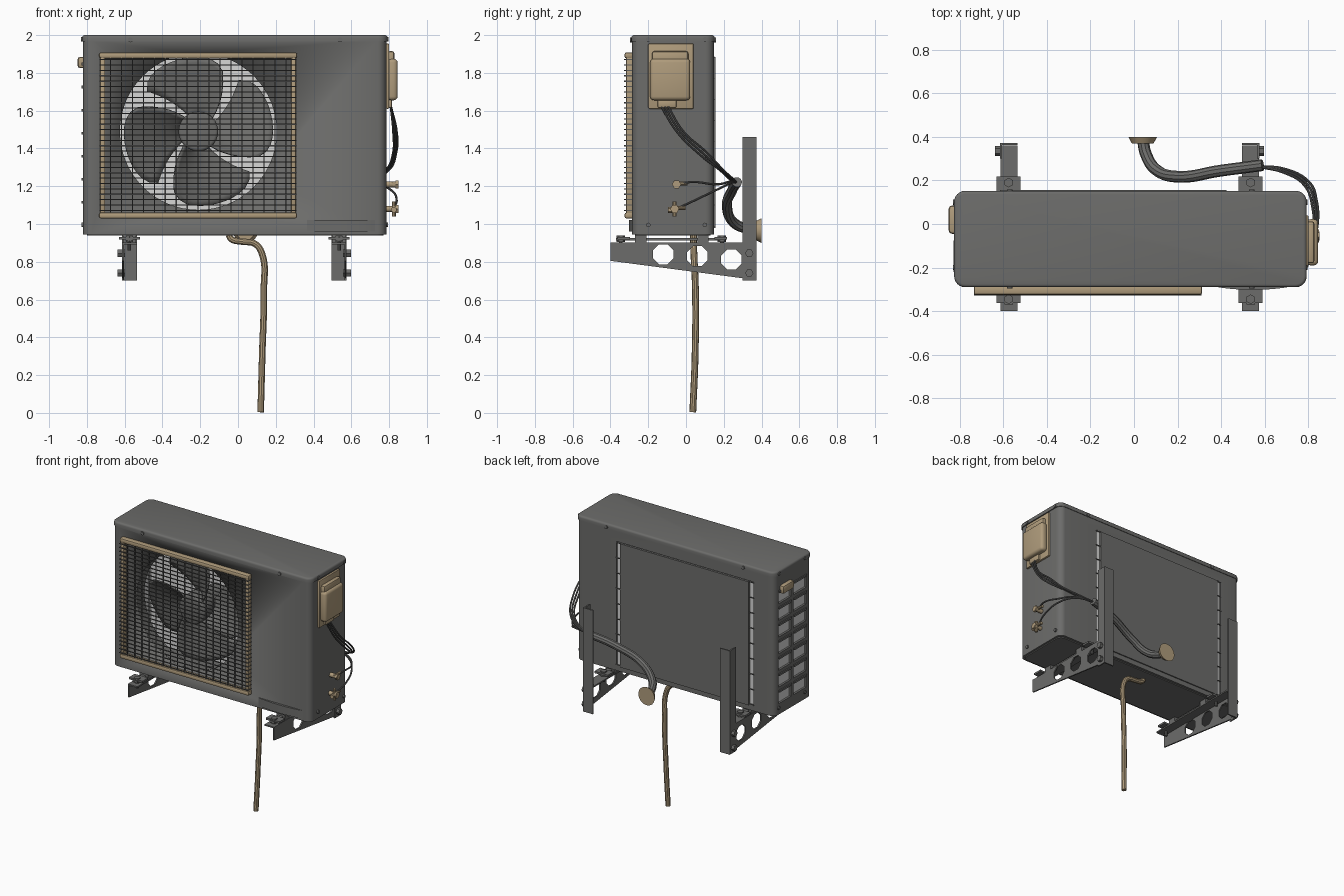
import bpy, bmesh, math
from mathutils import Vector, Matrix

if "Cube" in bpy.data.objects:
    bpy.data.objects.remove(bpy.data.objects["Cube"])

def mat(name, c):
    m = bpy.data.materials.new(name)
    m.diffuse_color = (*c, 1)
    m.use_nodes = True
    m.node_tree.nodes["Principled BSDF"].inputs["Base Color"].default_value = m.diffuse_color
    return m

GREY = mat("painted_grey", (0.15, 0.15, 0.145))
DARK = mat("dark_grey", (0.11, 0.11, 0.108))
TAN = mat("tan_plastic", (0.43, 0.33, 0.20))
LIGHT = mat("light_aluminium", (0.68, 0.68, 0.67))

def add(name, bm, m, smooth=True):
    bmesh.ops.recalc_face_normals(bm, faces=bm.faces)
    me = bpy.data.meshes.new(name)
    bm.to_mesh(me)
    bm.free()
    ob = bpy.data.objects.new(name, me)
    bpy.context.collection.objects.link(ob)
    me.materials.append(m)
    if smooth:
        select(ob)
        bpy.ops.object.shade_smooth_by_angle(angle=math.radians(35))
    return ob

def select(ob):
    bpy.ops.object.select_all(action='DESELECT')
    ob.select_set(True)
    bpy.context.view_layer.objects.active = ob

def put_box(bm, x0, x1, y0, y1, z0, z1, bev=0, seg=2):
    t = bmesh.new()
    bmesh.ops.create_cube(t, size=1)
    for v in t.verts:
        v.co = Vector(((x0 + x1) / 2 + v.co.x * (x1 - x0), (y0 + y1) / 2 + v.co.y * (y1 - y0),
                       (z0 + z1) / 2 + v.co.z * (z1 - z0)))
    if bev:
        bmesh.ops.bevel(t, geom=t.edges[:], offset=bev, segments=seg, profile=0.5, affect='EDGES')
    me = bpy.data.meshes.new("tmp")
    t.to_mesh(me)
    t.free()
    bm.from_mesh(me)
    bpy.data.meshes.remove(me)

def box(name, m, *dims, bev=0, seg=2):
    bm = bmesh.new()
    put_box(bm, *dims, bev=bev, seg=seg)
    return add(name, bm, m)

def put_cyl(bm, axis, c, r, h, n=16, r2=None, caps=True):
    rot = {'x': Matrix.Rotation(math.pi / 2, 4, 'Y'), 'y': Matrix.Rotation(-math.pi / 2, 4, 'X'),
           'z': Matrix.Identity(4)}[axis]
    bmesh.ops.create_cone(bm, cap_ends=caps, segments=n, radius1=r, radius2=r if r2 is None else r2,
                          depth=h, matrix=Matrix.Translation(c) @ rot)

def cyl(name, m, *a, **k):
    bm = bmesh.new()
    put_cyl(bm, *a, **k)
    return add(name, bm, m)

def prism(name, m, pts, vec, bev=0):
    bm = bmesh.new()
    f = bm.faces.new([bm.verts.new(p) for p in pts])
    r = bmesh.ops.extrude_face_region(bm, geom=[f])
    top = [v for v in r['geom'] if isinstance(v, bmesh.types.BMVert)]
    bmesh.ops.translate(bm, verts=top, vec=vec)
    if bev:
        es = [e for e in bm.edges if all(v in top for v in e.verts)]
        bmesh.ops.bevel(bm, geom=es, offset=bev, segments=3, profile=0.5, affect='EDGES')
    return add(name, bm, m)

def round_rect(x0, x1, y0, y1, z, r, n=6):
    out = []
    for cx, cy, a0 in ((x1 - r, y1 - r, 0), (x0 + r, y1 - r, 90), (x0 + r, y0 + r, 180), (x1 - r, y0 + r, 270)):
        for i in range(n + 1):
            a = math.radians(a0 + 90 * i / n)
            out.append((cx + r * math.cos(a), cy + r * math.sin(a), z))
    return out

def cut(ob, *cutters):
    for c in cutters:
        c.hide_render = True
        md = ob.modifiers.new("cut", 'BOOLEAN')
        md.operation, md.solver, md.object = 'DIFFERENCE', 'EXACT', c
        select(ob)
        bpy.ops.object.modifier_apply(modifier=md.name)
        bpy.data.objects.remove(c)

def tube(name, m, pts, r):
    cu = bpy.data.curves.new(name, 'CURVE')
    cu.dimensions, cu.bevel_depth, cu.bevel_resolution = '3D', r, 3
    cu.use_fill_caps, cu.resolution_u = True, 8
    s = cu.splines.new('BEZIER')
    s.bezier_points.add(len(pts) - 1)
    for b, p in zip(s.bezier_points, pts):
        b.co, b.handle_left_type, b.handle_right_type = p, 'AUTO', 'AUTO'
    ob = bpy.data.objects.new(name, cu)
    bpy.context.collection.objects.link(ob)
    cu.materials.append(m)
    select(ob)
    bpy.ops.object.convert(target='MESH')
    bpy.ops.object.shade_smooth_by_angle(angle=math.radians(35))

FX, FZ = -0.21, 1.49   # fan centre

# Hollow cabinet with fan hole, back opening and left louvres
body = prism("cabinet", GREY, round_rect(-0.82, 0.785, -0.285, 0.148, 0.945, 0.045), (0, 0, 1.03))
cut(body, box("inner", GREY, -0.805, 0.77, -0.27, 0.133, 0.96, 1.96),
    cyl("fan_hole", GREY, 'y', (FX, -0.28, FZ), 0.415, 0.1, 64),
    box("back_hole", GREY, -0.65, 0.46, 0.1, 0.2, 0.985, 1.89))
bm = bmesh.new()
for i in range(7):
    for y0, y1 in ((-0.22, -0.075), (-0.045, 0.1)):
        put_box(bm, -0.9, -0.795, y0, y1, 1.025 + i * 0.122, 1.115 + i * 0.122)
cut(body, add("louvre_cutter", bm, GREY, False))
bm = bmesh.new()
for i in range(7):   # thin slanted-looking louvre lips
    for y0, y1 in ((-0.22, -0.075), (-0.045, 0.1)):
        put_box(bm, -0.828, -0.81, y0, y1, 1.108 + i * 0.122, 1.122 + i * 0.122)
add("louvre_lips", bm, GREY, False)
prism("lid", GREY, round_rect(-0.825, 0.792, -0.29, 0.152, 1.965, 0.05), (0, 0, 0.035), bev=0.014)
prism("base_pan", GREY, round_rect(-0.80, 0.77, -0.27, 0.13, 0.938, 0.04), (0, 0, 0.02))
# gently bulged service panel on the front
pan = [(0.36 + 0.37 * i / 10, -0.284 - 0.018 * math.sin(math.pi * i / 10) ** 0.7, 0.96) for i in range(11)]
prism("front_service_panel", GREY, pan, (0, 0, 0.06))

# Coil (L-shaped) and rear guard
box("coil_back", LIGHT, -0.79, 0.5, 0.11, 0.13, 0.965, 1.95)
box("coil_side", LIGHT, -0.80, -0.78, -0.25, 0.13, 0.965, 1.95)
box("rear_guard", GREY, -0.615, 0.425, 0.14, 0.156, 0.98, 1.885)
bm = bmesh.new()
for i in range(9):
    for x0, x1 in ((-0.655, -0.61), (0.42, 0.465)):
        put_box(bm, x0, x1, 0.146, 0.152, 0.985 + i * 0.112, 0.990 + i * 0.112)
add("rear_guard_hooks", bm, GREY, False)
box("fan_divider", GREY, 0.48, 0.495, -0.27, 0.13, 0.96, 1.96)

# Fan shroud, hub and four swept blades
cyl("fan_shroud", GREY, 'y', (FX, -0.235, FZ), 0.415, 0.09, 64, caps=False)
bm = bmesh.new()
put_cyl(bm, 'y', (FX, -0.17, FZ), 0.105, 0.14, 32)
bmesh.ops.bevel(bm, geom=[e for e in bm.edges if all(v.co.y < -0.2 for v in e.verts)],
                offset=0.015, segments=3, profile=0.5, affect='EDGES')
add("fan_hub", bm, GREY)
cyl("fan_motor", GREY, 'y', (FX, -0.03, FZ), 0.08, 0.2, 24)
bm = bmesh.new()
NR, NT = 10, 12
for k in range(4):
    grid = []
    for i in range(NR + 1):
        row = []
        for j in range(NT + 1):
            u, t = i / NR, j / NT
            r = 0.09 + u * (0.305 - 0.05 * abs(2 * t - 1) ** 5)
            gap = 5 + 3 * u
            a = math.radians(35 + 25 * u ** 0.8 + gap + (90 - 2 * gap) * t + 90 * k)
            y = -0.215 + 0.12 * t + 0.02 * math.sin(math.pi * t)
            row.append(bm.verts.new((FX + r * math.cos(a), y, FZ + r * math.sin(a))))
        grid.append(row)
    for i in range(NR):
        for j in range(NT):
            bm.faces.new((grid[i][j], grid[i + 1][j], grid[i + 1][j + 1], grid[i][j + 1]))
blades = add("fan_blades", bm, GREY)
blades.modifiers.new("thickness", 'SOLIDIFY').thickness = 0.008

# Front grille: tan frame and wire mesh
bm = bmesh.new()
for z in (1.045, 1.893):
    put_box(bm, -0.735, 0.312, -0.325, -0.28, z - 0.016, z + 0.016, bev=0.01)
for x in (-0.717, 0.294):
    put_box(bm, x - 0.014, x + 0.014, -0.318, -0.28, 1.045, 1.893, bev=0.008)
add("grille_frame", bm, TAN)
bm = bmesh.new()
for i in range(17):
    x = -0.675 + i * 0.058
    put_box(bm, x - 0.003, x + 0.003, -0.318, -0.312, 1.04, 1.895)
for i in range(29):
    z = 1.072 + i * 0.0285
    put_box(bm, -0.733, 0.31, -0.328, -0.322, z - 0.003, z + 0.003)
    for x in (-0.733, 0.304):
        put_box(bm, x, x + 0.006, -0.328, -0.284, z - 0.003, z + 0.003)
add("grille_wires", bm, DARK, False)

# Electrical cover on the right side and grip on the left
bm = bmesh.new()
put_box(bm, 0.782, 0.80, -0.20, 0.04, 1.61, 1.955, bev=0.006)
put_box(bm, 0.79, 0.845, -0.19, 0.022, 1.655, 1.875, bev=0.02, seg=3)
put_box(bm, 0.79, 0.828, -0.18, 0.012, 1.84, 1.915, bev=0.012)
put_box(bm, 0.79, 0.815, -0.15, -0.05, 1.615, 1.66, bev=0.008)
add("electrical_cover", bm, TAN)
box("left_grip", TAN, -0.85, -0.80, -0.045, 0.085, 1.825, 1.885, bev=0.015)

# Service valves
bm = bmesh.new()
for y, z in ((-0.05, 1.21), (-0.06, 1.08)):
    put_cyl(bm, 'x', (0.815, y, z), 0.016, 0.07, 12)
    put_cyl(bm, 'x', (0.842, y, z), 0.024, 0.014, 6)
    put_cyl(bm, 'y', (0.825, y + 0.02, z + 0.005), 0.011, 0.075, 10)
put_cyl(bm, 'z', (0.825, -0.06, 1.08), 0.011, 0.08, 10)
put_cyl(bm, 'y', (0.825, -0.08, 1.075), 0.016, 0.03, 6)
add("service_valves", bm, TAN)

# Cables, refrigerant pipes and insulated bundle through the wall
end = (0.56, 0.265, 1.22)
for i, d in enumerate((0, 0.018, 0.036)):
    tube(f"power_cable_{i}", DARK, [(0.808, -0.135 + d, 1.63), (0.822 + d / 2, -0.05 + d, 1.49),
         (0.82 + d / 2, 0.07 + d, 1.37 + d / 3), (0.78 + d / 2, 0.18 + d / 2, 1.285), (0.69, 0.235 + d / 2, 1.235), end], 0.006)
for i, z in enumerate((1.215, 1.09)):
    tube(f"refrigerant_pipe_{i}", DARK, [(0.825, -0.03, z), (0.84, 0.04, z + 0.025 * (i + 0.3)),
         (0.81, 0.16, 1.21 - 0.03 * i), (0.72, 0.235, 1.225 - 0.01 * i), end], 0.006)
tube("pipe_bundle", GREY, [(0.59, 0.27, 1.222), (0.4, 0.245, 1.18), (0.2, 0.217, 1.09), (0.1, 0.25, 1.01),
     (0.055, 0.32, 0.975), (0.04, 0.39, 0.965)], 0.027)
cyl("wall_flange", TAN, 'y', (0.04, 0.385, 0.965), 0.05, 0.03, 32, r2=0.066)

# Drain hose
tube("drain_hose", TAN, [(-0.05, 0.04, 0.945), (-0.035, 0.04, 0.92), (0.02, 0.04, 0.907), (0.09, 0.04, 0.895),
     (0.128, 0.042, 0.84), (0.137, 0.05, 0.65), (0.128, 0.048, 0.3), (0.12, 0.036, 0.004)], 0.018)

# Wall brackets, mirrored about the cabinet
for s, side in ((-1, "left"), (1, "right")):
    X = lambda d: -0.02 + s * d
    def xs(a, b):
        return tuple(sorted((X(a), X(b))))
    web = prism(f"bracket_arm_{side}", GREY, [(X(0.583), -0.4, 0.9), (X(0.583), 0.36, 0.9), (X(0.583), 0.36, 0.705),
                (X(0.583), -0.4, 0.805)], (s * 0.01, 0, 0))
    for y, z in ((-0.12, 0.84), (0.06, 0.83), (0.24, 0.812)):
        bmh = bmesh.new()
        put_cyl(bmh, 'x', (X(0.588), y, z), 0.058, 0.06, 8)
        bmesh.ops.rotate(bmh, verts=bmh.verts, cent=(0, y, z), matrix=Matrix.Rotation(math.pi / 8, 3, 'X'))
        cut(web, add("hole", bmh, GREY, False))
    bm = bmesh.new()
    put_box(bm, *xs(0.515, 0.593), -0.4, 0.36, 0.892, 0.902)          # arm top flange
    put_box(bm, *xs(0.515, 0.595), 0.362, 0.372, 0.7, 1.46)           # wall flange
    put_box(bm, *xs(0.585, 0.595), 0.3, 0.372, 0.7, 1.46)             # wall angle side
    put_box(bm, *xs(0.535, 0.575), -0.37, 0.21, 0.912, 0.926)         # foot rail
    for y in (-0.24, 0.09):
        put_box(bm, *xs(0.52, 0.59), y - 0.03, y + 0.03, 0.902, 0.945)
    for y in (-0.33, 0.185):
        put_box(bm, *xs(0.5, 0.61), y - 0.033, y + 0.033, 0.918, 0.932)
    add(f"bracket_angle_{side}", bm, GREY, False)
    bm = bmesh.new()
    for y in (-0.345, 0.19):
        put_cyl(bm, 'z', (X(0.555), y, 0.922), 0.022, 0.036, 6)
        put_cyl(bm, 'z', (X(0.555), y, 0.89), 0.01, 0.06, 10)
    for z in (0.74, 0.845):
        put_cyl(bm, 'x', (X(0.597), 0.335, z), 0.022, 0.04, 6)
    add(f"bracket_bolts_{side}", bm, GREY)

# Cabinet screws
bm = bmesh.new()
for x in (-0.57, 0.54):
    put_cyl(bm, 'y', (x, -0.29, 1.975), 0.013, 0.014, 12)
    put_cyl(bm, 'y', (x, 0.152, 1.975), 0.013, 0.014, 12)
for y in (-0.2, 0.1):
    for x in (-0.823, 0.79):
        put_cyl(bm, 'x', (x, y, 1.978), 0.012, 0.014, 12)
        put_cyl(bm, 'x', (x * 0.997, y, 0.995), 0.012, 0.014, 12)
add("cabinet_screws", bm, GREY)
